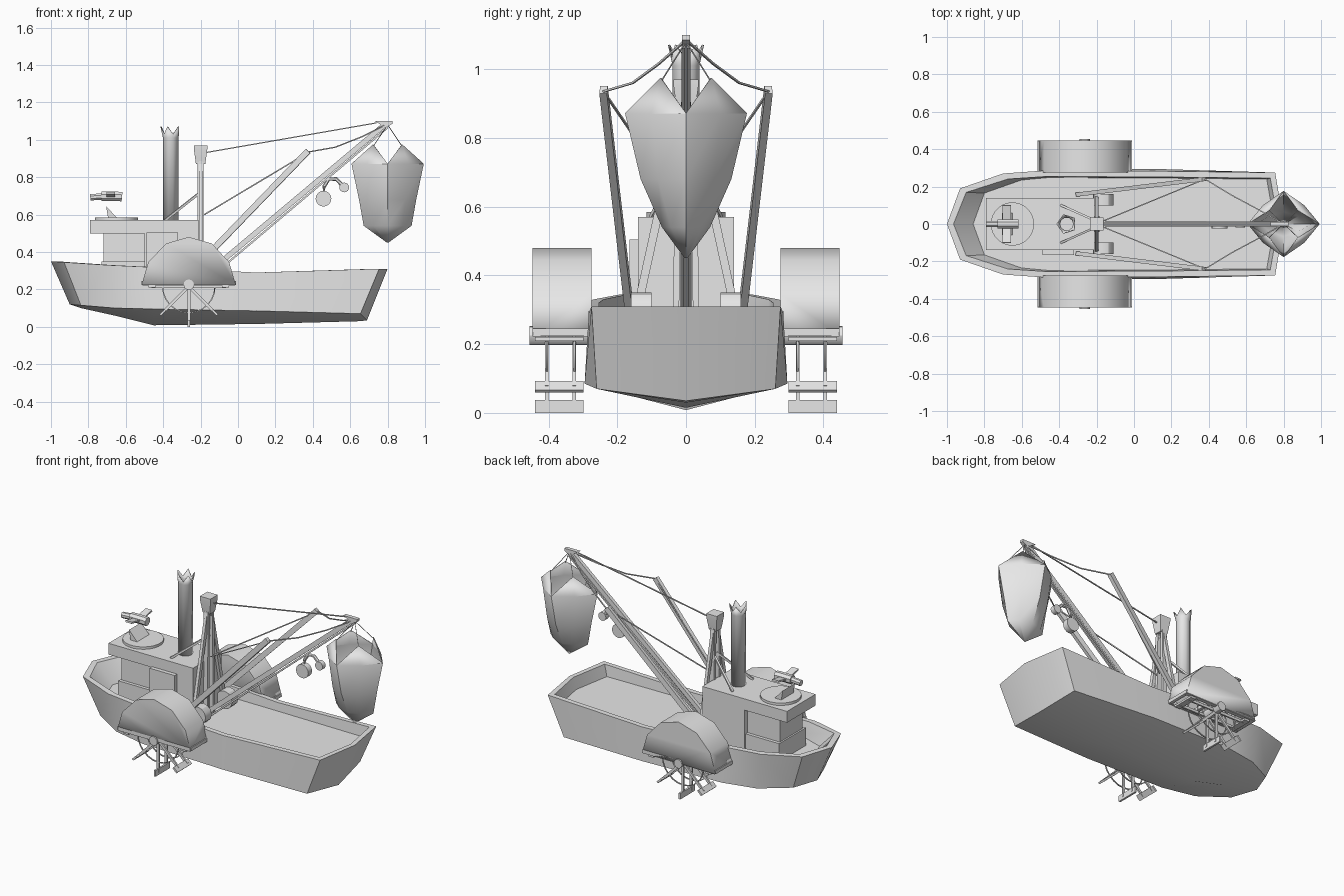
import bpy, bmesh, math
from mathutils import Vector

if "Cube" in bpy.data.objects:
    bpy.data.objects.remove(bpy.data.objects["Cube"], do_unlink=True)

grey = bpy.data.materials.new("plain_grey")
grey.use_nodes = True
grey.diffuse_color = (0.8, 0.8, 0.8, 1)
grey.node_tree.nodes["Principled BSDF"].inputs["Base Color"].default_value = (0.8, 0.8, 0.8, 1)


def add(name, verts, faces, angle=30, mirror=None, thick=0, outward=True):
    """Make an object from plain geometry, optionally mirrored or thickened."""
    mesh = bpy.data.meshes.new(name)
    mesh.from_pydata([tuple(v) for v in verts], [], faces)
    bm = bmesh.new()
    bm.from_mesh(mesh)
    bmesh.ops.remove_doubles(bm, verts=bm.verts, dist=0.0005)
    if outward:
        bmesh.ops.recalc_face_normals(bm, faces=bm.faces)
    bm.to_mesh(mesh)
    bm.free()
    mesh.shade_smooth()
    mesh.set_sharp_from_angle(angle=math.radians(angle))
    mesh.materials.append(grey)
    ob = bpy.data.objects.new(name, mesh)
    bpy.context.collection.objects.link(ob)
    if thick:
        mod = ob.modifiers.new("thickness", "SOLIDIFY")
        mod.thickness = thick
    if mirror is not None:
        mod = ob.modifiers.new("mirror", "MIRROR")
        mod.use_axis = (False, True, False)
        mod.use_clip = mirror
    return ob


def loft(name, rings, caps=True, **kw):
    """Skin closed rings of equal length."""
    n = len(rings[0])
    verts = [v for r in rings for v in r]
    faces = [(i * n + j, i * n + (j + 1) % n, (i + 1) * n + (j + 1) % n, (i + 1) * n + j)
             for i in range(len(rings) - 1) for j in range(n)]
    if caps:
        faces += [tuple(range(n)), tuple(range(len(verts) - n, len(verts)))]
    return add(name, verts, faces, **kw)


def box(name, x0, x1, y0, y1, z0, z1, **kw):
    return loft(name, [[(x0, y0, z), (x1, y0, z), (x1, y1, z), (x0, y1, z)] for z in (z0, z1)], **kw)


def prism(name, profile, y0, y1, **kw):
    """Extrude an (x, z) profile along y."""
    return loft(name, [[(x, y, z) for x, z in profile] for y in (y0, y1)], **kw)


def disc(x, z, r, n=16):
    return [(x + r * math.cos(math.tau * i / n), z + r * math.sin(math.tau * i / n)) for i in range(n)]


def rod(name, points, r, r2=None, sides=4, **kw):
    """Sweep a polygon along a path; r is the sideways, r2 the upright half size."""
    pts = [Vector(p) for p in points]
    r2 = r2 or r
    k = 1 / math.cos(math.pi / sides)
    rings = []
    for i, p in enumerate(pts):
        d = (pts[min(i + 1, len(pts) - 1)] - pts[max(i - 1, 0)]).normalized()
        ref = Vector((1, 0, 0)) if abs(d.z) > 0.98 else Vector((0, 0, 1))
        u = d.cross(ref).normalized()
        w = u.cross(d)
        rings.append([p + k * (u * r * math.cos(a) + w * r2 * math.sin(a))
                      for a in (math.tau * (j + 0.5) / sides for j in range(sides))])
    return loft(name, rings, **kw)


# Hull: half stations from bow to stern, mirrored over the centre line
sheer = [(-1, 0, .35), (-.93, .19, .345), (-.7, .27, .33), (-.49, .285, .32),
         (.1, .283, .29), (.755, .275, .31), (.8, 0, .31)]
chine = [(-.9, 0, .12), (-.84, .15, .115), (-.66, .25, .1), (-.45, .29, .095),
         (.1, .295, .085), (.655, .26, .07), (.69, 0, .035)]
keel = [.12, .1, .06, .008, .015, .03, .035]
verts, faces = [], []
for (sx, sy, sz), (cx, cy, cz), kz in zip(sheer, chine, keel):
    dx = sx * (.86 if sx < -.6 else .94)
    verts += [(cx, 0, kz), (cx, cy, cz), (sx, sy, sz), (sx * .965, sy * .89, sz),
              (dx, sy * .87, .24), (dx, 0, .24)]
for i in range(len(sheer) - 1):
    for j in range(5):
        a = i * 6 + j
        faces.append((a, a + 6, a + 7, a + 1))
add("hull", verts, faces, angle=25, mirror=True)

# Deck house with recessed wheelhouse band under an overhanging roof
box("deck_house", -.5, -.21, -.14, .14, .235, .53)
box("wheelhouse_base", -.73, -.5, -.13, .13, .235, .35)
box("wheelhouse_wall", -.72, -.5, -.11, .11, .35, .5)
box("roof", -.79, -.21, -.14, .14, .5, .57)
box("side_locker", -.49, -.32, -.165, -.14, .235, .505)

# Roof turntable, cradle and swivel barrel
rod("turntable", [(-.65, 0, .57), (-.65, 0, .585)], .115, sides=24)
prism("cradle", [(-.705, .645), (-.695, .585), (-.65, .585)], -.06, .06)
rod("barrel", [(-.79, 0, .692), (-.72, 0, .697), (-.62, 0, .697)], .017, sides=8)
rod("barrel_breech", [(-.73, 0, .697), (-.64, 0, .697), (-.62, 0, .695)], .025, sides=8)
rod("barrel_wing", [(-.68, 0, .695), (-.68, .1, .715)], .022, .005, mirror=False)

# Chimney with a flared, spiked crown
rings = []
for z, r, spike in ((.57, .041, 0), (1.01, .041, 0), (1.03, .045, .04)):
    rings.append([(-.36 + (r + spike * .25 * (i % 2)) * math.cos(math.tau * i / 10),
                   (r + spike * .25 * (i % 2)) * math.sin(math.tau * i / 10),
                   z + spike * (i % 2)) for i in range(10)])
loft("chimney", rings, caps=False, angle=40, thick=.006)
rod("chimney_plug", [(-.36, 0, .9), (-.36, 0, .95)], .037, sides=10)

# Mast with splayed legs, head block and stays
rod("mast_leg", [(-.2, .155, .24), (-.2, .015, .88)], .009, .012, mirror=False)
rod("mast_post", [(-.2, .03, .24), (-.2, .02, .88)], .009, .016, mirror=False)
loft("mast_head", [[(-.2 + sx * h, sy * h, z) for sx, sy in ((-1, -1), (1, -1), (1, 1), (-1, 1))]
                   for z, h in ((.87, .025), (.95, .036), (.97, .036))])
rod("mast_stay", [(-.2, .015, .72), (-.39, .1, .57)], .006, mirror=False)

# Winch drums beside the mast
prism("winch_drum", disc(-.165, .295, .055, 12), .10, .16, mirror=False)

# Main boom with lower brace and tip plate
rod("main_boom", [(-.2, 0, .255), (.79, 0, 1.085)], .011, .014)
rod("boom_brace", [(-.17, .012, .245), (.8, .008, 1.065)], .005, mirror=False)
prism("boom_tip", [(.73, 1.1), (.825, 1.1), (.825, 1.085), (.79, 1.065)], -.012, .012)

# Side booms
rod("side_boom", [(-.3, .158, .24), (.375, .24, .94)], .011, .016, mirror=False)

# Rigging
rod("top_cable", [(-.18, 0, .93), (.74, 0, 1.09)], .003)
rod("side_cable", [(-.18, .01, .6), (.38, .24, .935)], .003, mirror=False)
rod("tip_cable", [(.38, .24, .935), (.52, .155, .96), (.66, .08, 1.015), (.8, 0, 1.085)],
    .003, mirror=False)
for x in (.725, .875):
    rod("bucket_chain", [(.8, 0, 1.08), (x, .07, .968)], .0015, mirror=False)

# Pulley pair hung under the boom
prism("large_pulley", disc(.457, .685, .042), -.025, .012)
prism("small_pulley", disc(.568, .745, .026), -.02, .01)
rod("pulley_arm", [(.457, -.005, .7), (.46, -.005, .75), (.485, -.005, .79), (.525, -.005, .79),
                   (.55, -.005, .765), (.568, -.005, .745)], .009, sides=6)

# Four-lobed grab bucket: axis ridges with higher points between them
rings = []
for z, rx, ry, diag in ((.45, .004, .004, .7), (.54, .128, .07, .62), (.68, .153, .132, .62),
                        (.87, .193, .177, .57)):
    ring = []
    for i in range(8):
        f = diag if i % 2 else 1
        c, s = round(math.cos(math.tau * i / 8)), round(math.sin(math.tau * i / 8))
        ring.append((.8 + rx * c * f, ry * s * f, z))
    rings.append(ring)
rim = []
for i, (x, y, z) in enumerate(rings[-1]):
    c, s = round(math.cos(math.tau * i / 8)), round(math.sin(math.tau * i / 8))
    rim.append((.8 + c * .078, s * .074, .975) if i % 2 else (x, y, z + .002))
rings.append(rim)
loft("grab_bucket", rings, caps=False, angle=35, thick=.004)

# Paddle boxes: open-bottomed covers with cross beams
HUB_X, HUB_Z = -.263, .215
profile = [(-.515, .225), (-.48, .345), (-.385, .445), (-.263, .48),
           (-.14, .445), (-.047, .345), (-.012, .225)]
n = len(profile)
cover = [(x, y, z) for y in (.275, .447) for x, z in profile]
faces = [(i, i + 1, n + i + 1, n + i) for i in range(n - 1)]
faces += [tuple(range(n)), tuple(range(n, 2 * n))]
add("paddle_box", cover, faces, angle=35, mirror=False, thick=.01)
for y in (.285, .435):
    box("box_side_beam", -.51, -.015, y - .012, y + .012, .222, .245, mirror=False)
for x in (-.505, -.33, -.195, -.022):
    box("box_cross_beam", x - .01, x + .01, .277, .445, .224, .245, mirror=False)

# Paddle wheels: axle, spokes, rings and boards
prism("paddle_axle", disc(HUB_X, HUB_Z + .01, .028, 12), .27, .455, mirror=False)
for i in range(8):
    a = math.tau * i / 8
    c, s = math.cos(a), math.sin(a)
    for y in (.325, .405):
        rod("paddle_spoke", [(HUB_X, y, HUB_Z), (HUB_X + .2 * c, y, HUB_Z + .2 * s)],
            .005, .008, mirror=False)
    board = [(HUB_X + r * c - t * s, HUB_Z + r * s + t * c)
             for r, t in ((.178, -.006), (.215, -.006), (.215, .006), (.178, .006))]
    prism("paddle_board", board, .298, .44, mirror=False)
for y in (.325, .405):
    circle = disc(HUB_X, HUB_Z, .14, 24)
    rod("paddle_ring", [(x, y, z) for x, z in circle + circle[:1]], .003, mirror=False)
